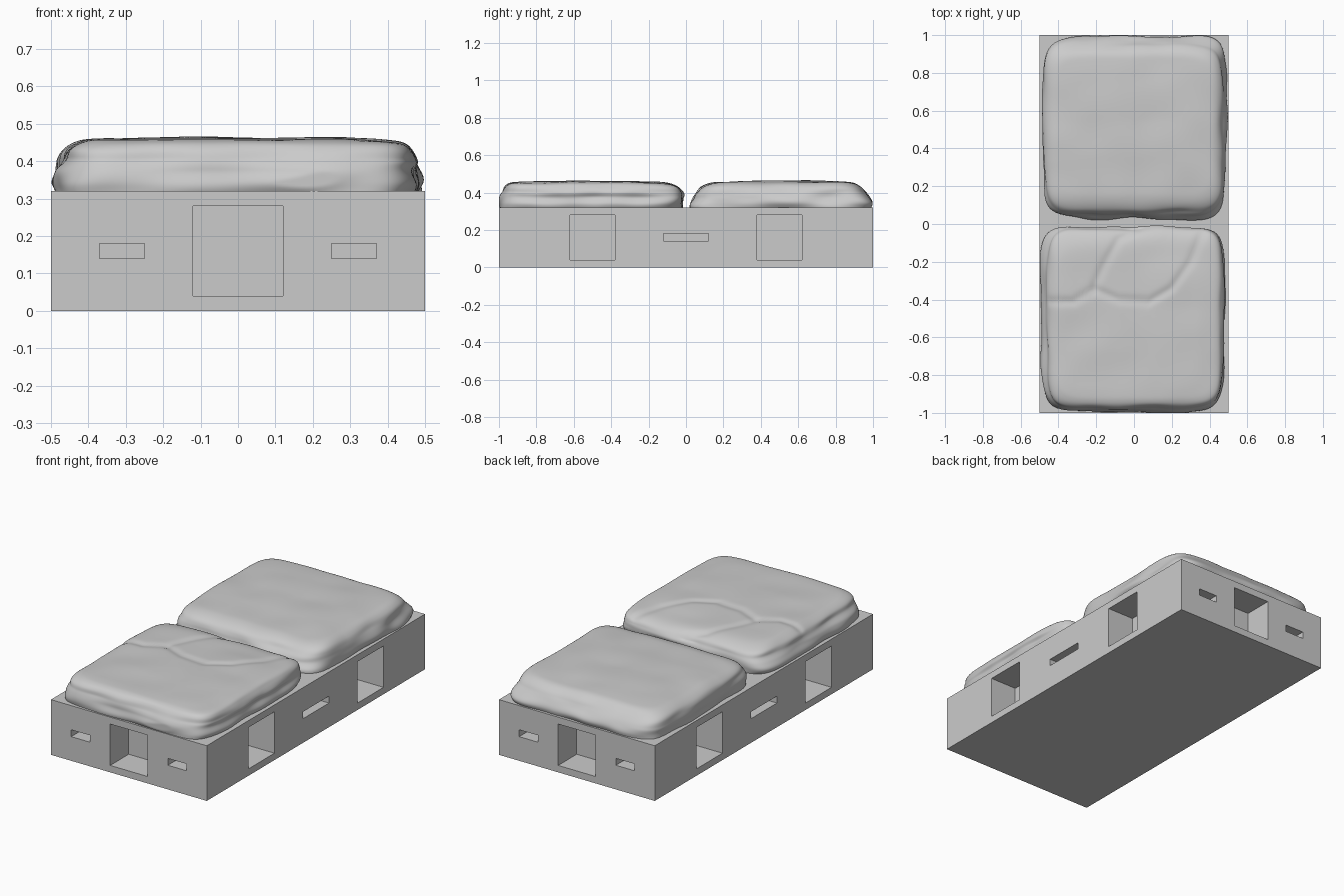
import bpy, bmesh, math
from mathutils import Vector, noise, geometry

if "Cube" in bpy.data.objects:
    bpy.data.objects.remove(bpy.data.objects["Cube"])


def material(name, rgb):
    m = bpy.data.materials.new(name)
    m.diffuse_color = (*rgb, 1)
    m.use_nodes = True
    m.node_tree.nodes["Principled BSDF"].inputs["Base Color"].default_value = m.diffuse_color
    return m


grey = material("plain grey", (0.6, 0.6, 0.6))


def make_object(name, bm):
    bmesh.ops.recalc_face_normals(bm, faces=bm.faces[:])
    me = bpy.data.meshes.new(name)
    bm.to_mesh(me)
    bm.free()
    ob = bpy.data.objects.new(name, me)
    bpy.context.collection.objects.link(ob)
    me.materials.append(grey)
    return ob


def add_box(bm, lo, hi):
    vs = bmesh.ops.create_cube(bm, size=1)["verts"]
    for v in vs:
        v.co = Vector([(a + b) / 2 + c * (b - a) for a, b, c in zip(lo, hi, v.co)])


# Bed base block
bm = bmesh.new()
add_box(bm, (-0.5, -1, 0), (0.5, 1, 0.32))
base = make_object("bed_base", bm)

# Recesses: (centre, half width, z low, z high, depth) for end and long sides
POCKET, SLOT = (0.04, 0.28, 0.17), (0.14, 0.18, 0.10)
ends = [(0, 0.12, POCKET), (-0.31, 0.06, SLOT), (0.31, 0.06, SLOT)]
sides = [(-0.5, 0.12, POCKET), (0.5, 0.12, POCKET), (0, 0.12, SLOT)]
bm = bmesh.new()
for s in (-1, 1):
    for c, w, (z0, z1, d) in ends:
        ya, yb = sorted((s * 1.05, s * (1 - d)))
        add_box(bm, (c - w, ya, z0), (c + w, yb, z1))
    for c, w, (z0, z1, d) in sides:
        xa, xb = sorted((s * 0.55, s * (0.5 - d)))
        add_box(bm, (xa, c - w, z0), (xb, c + w, z1))
cutter = make_object("recess_cutter", bm)
cutter.hide_render = True
mod = base.modifiers.new("recesses", "BOOLEAN")
mod.operation, mod.solver, mod.object = "DIFFERENCE", "EXACT", cutter
bpy.context.view_layer.objects.active = base
bpy.ops.object.modifier_apply(modifier=mod.name)
bpy.data.objects.remove(cutter)


def catmull(a, b, c, d, t):
    return [0.5 * (2 * q + (r - p) * t + (2 * p - 5 * q + 4 * r - s) * t * t
                   + (3 * q - p - 3 * r + s) * t ** 3) for p, q, r, s in zip(a, b, c, d)]


def line_distance(p, line):
    best = 9
    for a, b in zip(line, line[1:]):
        a, b = Vector(a), Vector(b)
        t = max(0, min(1, (p - a).dot(b - a) / (b - a).length_squared))
        best = min(best, (p - a.lerp(b, t)).length)
    return best


def cushion(name, rows, seed, creases=()):
    """Lumpy soft slab; rows are (z, x low, x high, y low, y high) from bottom to top."""
    cx, cy = (rows[-1][1] + rows[-1][2]) / 2, (rows[-1][3] + rows[-1][4]) / 2
    rows = rows + [(rows[-1][0] + 0.002, cx - 0.01, cx + 0.01, cy - 0.01, cy + 0.01)]
    levels = []
    last = len(rows) - 1
    for i in range(last):
        n = 12 if i >= last - 2 else 6
        ctrl = [rows[max(0, min(last, i + k))] for k in (-1, 0, 1, 2)]
        levels += [catmull(*ctrl, j / n) for j in range(n)]
    levels.append(rows[-1])
    N = 240
    bm = bmesh.new()
    rings = []
    off = Vector((seed, seed * 1.7, 0))
    for z, x0, x1, y0, y1 in levels:
        ring = []
        for k in range(N):
            a = 2 * math.pi * k / N
            c, s = math.cos(a), math.sin(a)
            r = (abs(c) ** 8 + abs(s) ** 8) ** (-1 / 8)     # rounded square outline
            p = Vector(((x0 + x1) / 2 + r * c * (x1 - x0) / 2,
                        (y0 + y1) / 2 + r * s * (y1 - y0) / 2, z))
            # folds around the sides, soft dents on top
            q = Vector((p.x * 5, p.y * 5, p.z * 16)) + off
            side = max(0, min(1, (0.455 - z) / 0.05))
            push = 0.018 * side * (noise.noise(q) - 0.15)
            p.x += push * c * r
            p.y += push * s * r
            p.z += 0.006 * noise.noise(Vector((p.x * 5, p.y * 5, 0)) + off) * min(1, max(0, (z - 0.33) / 0.1))
            if z > 0.4:
                for line in creases:
                    d = line_distance(Vector((p.x, p.y)), line)
                    p.z -= 0.007 * math.exp(-(d / 0.022) ** 2)
            p.x = max(-0.5, min(0.5, p.x))
            p.y = max(-1, min(1, p.y))
            ring.append(bm.verts.new(p))
        rings.append(ring)
    for lo, hi in zip(rings, rings[1:]):
        for k in range(N):
            m = (k + 1) % N
            bm.faces.new((lo[k], lo[m], hi[m], hi[k]))
    bm.faces.new(rings[-1])
    bm.faces.new(rings[0][::-1])
    ob = make_object(name, bm)
    for f in ob.data.polygons:
        f.use_smooth = True
    return ob


# Back cushion, sloping on both ends
cushion("back_cushion", [
    (0.31, -0.475, 0.485, 0.03, 0.99), (0.34, -0.485, 0.49, 0.025, 0.995),
    (0.37, -0.49, 0.485, 0.04, 0.985), (0.40, -0.48, 0.475, 0.055, 0.965),
    (0.43, -0.465, 0.46, 0.08, 0.935), (0.45, -0.43, 0.43, 0.13, 0.90),
    (0.457, -0.38, 0.38, 0.20, 0.85), (0.461, -0.25, 0.25, 0.35, 0.75)], 3.1)

# Front cushion, with folded lobes along its inner edge
cushion("front_cushion", [
    (0.31, -0.48, 0.47, -0.99, -0.015), (0.34, -0.49, 0.48, -0.995, -0.02),
    (0.375, -0.485, 0.475, -0.99, -0.01), (0.40, -0.47, 0.48, -0.985, -0.015),
    (0.43, -0.455, 0.465, -0.97, -0.04), (0.45, -0.42, 0.44, -0.94, -0.10),
    (0.457, -0.38, 0.38, -0.88, -0.20), (0.461, -0.25, 0.25, -0.70, -0.35)], 8.4,
    [[(-0.44, -0.41), (-0.32, -0.41), (-0.22, -0.35), (-0.16, -0.22), (-0.08, -0.08), (0.02, -0.03)],
     [(-0.2, -0.35), (-0.08, -0.40), (0.08, -0.41), (0.2, -0.34), (0.3, -0.2), (0.36, -0.05)]])
